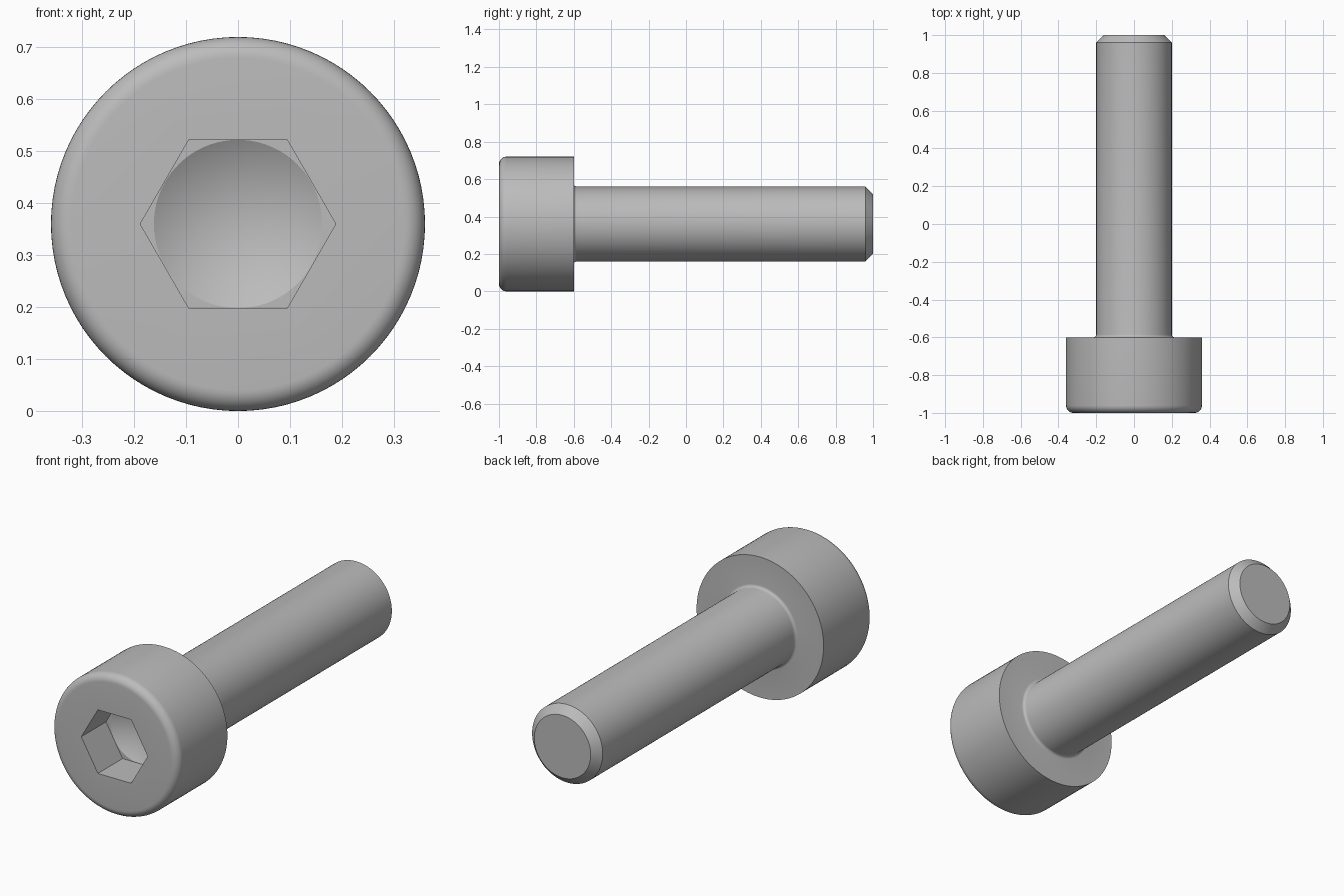
import bpy, bmesh
from math import pi, sin, cos, radians

cube = bpy.data.objects.get("Cube")
if cube:
    bpy.data.objects.remove(cube)

SEG = 96            # divisible by six, so the socket corners are exact
HEAD_R, SHANK_R, AXIS_Z = 0.36, 0.2, 0.36
HEAD_Y, FLAT = -0.6, 0.163
SOCKET_Y = -0.8
ROUND, NECK, CHAMFER = 0.04, 0.015, 0.04

steel = bpy.data.materials.new("grey steel")
steel.use_nodes = True
colour = (0.5, 0.5, 0.5, 1)
steel.diffuse_color = colour
steel.node_tree.nodes["Principled BSDF"].inputs["Base Color"].default_value = colour


def arc(r, y, size, start, end, steps=8):
    """Circular profile points (radius, y) around a centre."""
    angles = [start + (end - start) * i / steps for i in range(steps + 1)]
    return [(r + size * cos(a), y + size * sin(a)) for a in angles]


def ring(bm, radius, y, hexagonal=False):
    """Ring of vertices about the bolt axis, round or six-sided."""
    verts = []
    for i in range(SEG):
        a = 2 * pi * i / SEG
        r = radius / cos(a % (pi / 3) - pi / 6) if hexagonal else radius
        verts.append(bm.verts.new((r * cos(a), y, AXIS_Z + r * sin(a))))
    return verts


bm = bmesh.new()

# Socket: drilled cone, flat floor, hexagonal walls
rings = [ring(bm, FLAT - 0.001, SOCKET_Y),
         ring(bm, FLAT, SOCKET_Y, True),
         ring(bm, FLAT, -1, True)]

# Head with rounded front rim, neck fillet, shank with chamfered tip
profile = arc(HEAD_R - ROUND, -1 + ROUND, ROUND, -pi / 2, 0)
profile += [(HEAD_R, HEAD_Y)]
profile += arc(SHANK_R + NECK, HEAD_Y + NECK, NECK, -pi / 2, -pi, 5)
profile += [(SHANK_R, 1 - CHAMFER), (SHANK_R - CHAMFER, 1)]
rings += [ring(bm, r, y) for r, y in profile]

for a, b in zip(rings, rings[1:]):
    for i in range(SEG):
        j = (i + 1) % SEG
        bm.faces.new((a[i], a[j], b[j], b[i]))

# Cone point and flat tip
point = bm.verts.new((0, SOCKET_Y + FLAT * 0.577, AXIS_Z))
for i in range(SEG):
    bm.faces.new((point, rings[0][(i + 1) % SEG], rings[0][i]))
bm.faces.new(rings[-1])
bmesh.ops.recalc_face_normals(bm, faces=bm.faces)

mesh = bpy.data.meshes.new("socket_head_bolt")
bm.to_mesh(mesh)
bm.free()
mesh.materials.append(steel)
bolt = bpy.data.objects.new("socket_head_bolt", mesh)
bpy.context.collection.objects.link(bolt)

bpy.ops.object.select_all(action="DESELECT")
bolt.select_set(True)
bpy.context.view_layer.objects.active = bolt
bpy.ops.object.shade_smooth_by_angle(angle=radians(25))
